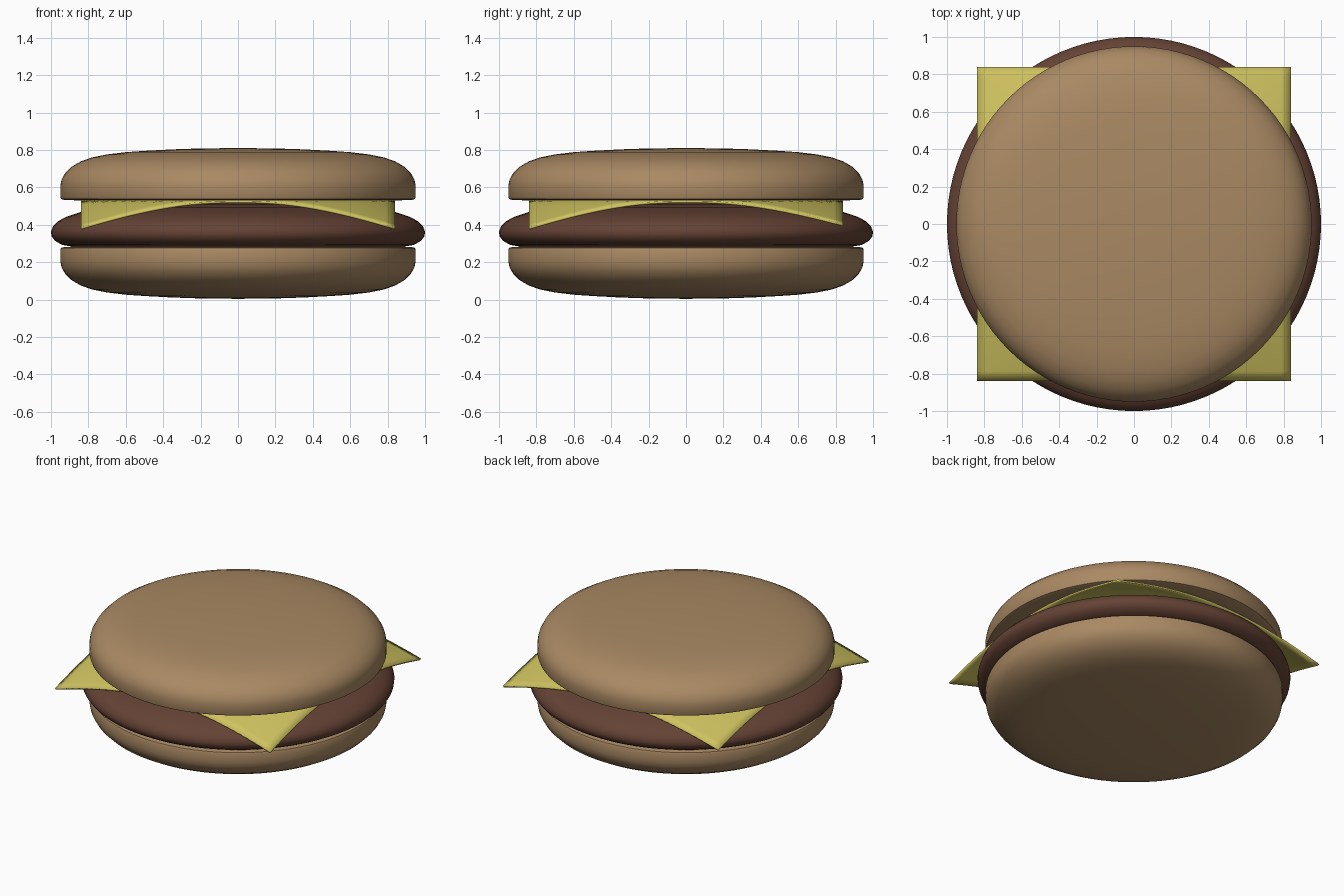
import bpy, bmesh
from math import pi, sin, cos, hypot, radians

if "Cube" in bpy.data.objects:
    bpy.data.objects.remove(bpy.data.objects["Cube"])


def finish(name, bm, color, angle=40):
    bmesh.ops.recalc_face_normals(bm, faces=bm.faces)
    me = bpy.data.meshes.new(name)
    bm.to_mesh(me)
    bm.free()
    ob = bpy.data.objects.new(name, me)
    bpy.context.collection.objects.link(ob)
    mat = bpy.data.materials.new(name + "_colour")
    mat.diffuse_color = (*color, 1)
    mat.use_nodes = True
    mat.node_tree.nodes["Principled BSDF"].inputs["Base Color"].default_value = mat.diffuse_color
    me.materials.append(mat)
    bpy.ops.object.select_all(action='DESELECT')
    ob.select_set(True)
    bpy.context.view_layer.objects.active = ob
    bpy.ops.object.shade_smooth_by_angle(angle=radians(angle))
    return ob


def lathe(name, profile, color, n=96):
    """Spin an (r, z) profile running from axis to axis."""
    bm = bmesh.new()
    vs = [bm.verts.new((r, 0, z)) for r, z in profile]
    es = [bm.edges.new(p) for p in zip(vs, vs[1:])]
    bmesh.ops.spin(bm, geom=vs + es, cent=(0, 0, 0), axis=(0, 0, 1),
                   angle=2 * pi, steps=n, use_merge=True)
    bmesh.ops.remove_doubles(bm, verts=bm.verts, dist=1e-4)
    return finish(name, bm, color)


BUN = (0.40, 0.25, 0.125)
PATTY = (0.13, 0.055, 0.035)
CHEESE = (0.62, 0.54, 0.115)

# Bun half profile: crown on the outside, flat cut face with a small rim
crown = [(0, 0), (0.2, 0.002), (0.35, 0.007), (0.5, 0.015), (0.6, 0.022),
         (0.7, 0.034), (0.78, 0.05), (0.84, 0.071), (0.89, 0.10),
         (0.925, 0.135), (0.944, 0.17), (0.95, 0.20),
         (0.95, 0.262), (0.946, 0.272), (0.93, 0.277), (0.85, 0.28), (0, 0.28)]
lathe("bottom_bun", [(r, z + 0.004) for r, z in crown], BUN)
lathe("top_bun", [(r, 0.81 - z) for r, z in crown], BUN)

# Patty: domed top, rounded edge
lathe("patty", [(0, 0.28), (0.88, 0.282), (0.94, 0.292), (0.98, 0.315),
                (0.997, 0.34), (1.0, 0.362), (0.99, 0.39), (0.965, 0.417),
                (0.92, 0.442), (0.84, 0.468), (0.7, 0.491), (0.5, 0.508),
                (0.25, 0.518), (0, 0.522)], PATTY)

# Cheese slice: square sheet whose corners droop over the patty
bm = bmesh.new()
bmesh.ops.create_grid(bm, x_segments=32, y_segments=32, size=0.84)
for v in bm.verts:
    x, y, _ = v.co
    d = max(0, hypot(x, y) - 0.82)
    drop = 0.43 * d * d / (d + 0.03)
    if y > 0:
        drop *= 0.88
    v.co.z = 0.532 - drop
cheese = finish("cheese_slice", bm, CHEESE)
mod = cheese.modifiers.new("thickness", 'SOLIDIFY')
mod.thickness = 0.012
mod.offset = -1
